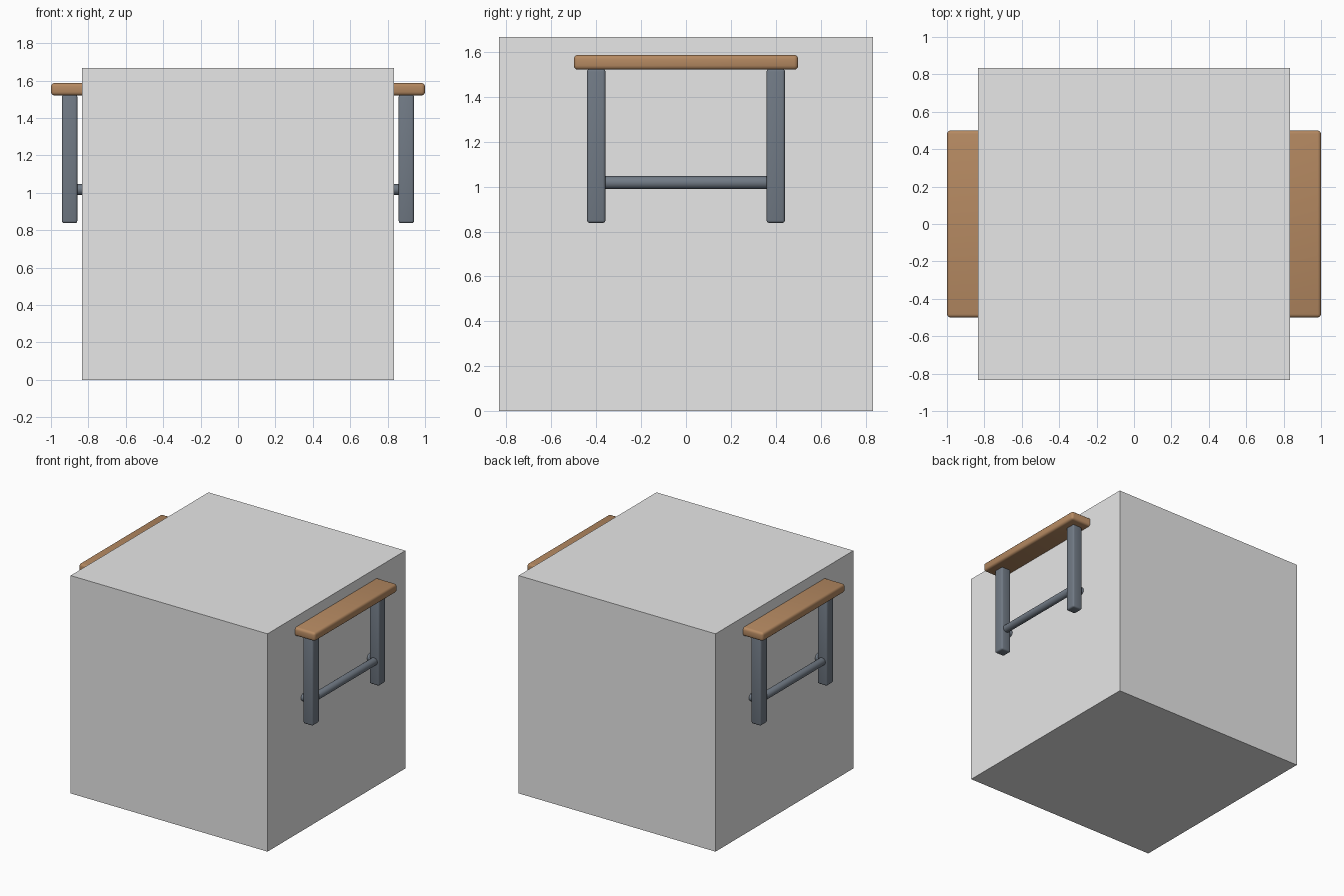
import bpy, math

if "Cube" in bpy.data.objects:
    bpy.data.objects.remove(bpy.data.objects["Cube"])


def material(name, rgb):
    m = bpy.data.materials.new(name)
    m.diffuse_color = (*rgb, 1)
    m.use_nodes = True
    m.node_tree.nodes["Principled BSDF"].inputs["Base Color"].default_value = m.diffuse_color
    return m


GREY = material("light_grey", (0.8, 0.8, 0.8))
WOOD = material("warm_wood", (0.46, 0.25, 0.12))
STEEL = material("blue_grey_metal", (0.165, 0.195, 0.235))


def finish(name, mat, bevel):
    ob = bpy.context.object
    ob.name = name
    ob.data.materials.append(mat)
    if bevel:
        bpy.ops.object.transform_apply(location=False, rotation=True, scale=True)
        mod = ob.modifiers.new("rounded_edges", 'BEVEL')
        mod.width = bevel
        mod.segments = 3
        mod.limit_method = 'ANGLE'
        mod.angle_limit = math.radians(40)
        bpy.ops.object.modifier_apply(modifier=mod.name)
        bpy.ops.object.shade_smooth_by_angle(angle=math.radians(35))
    return ob


def box(name, size, loc, mat, bevel=0):
    bpy.ops.mesh.primitive_cube_add(size=1, location=loc)
    bpy.context.object.scale = size
    return finish(name, mat, bevel)


def rail(name, length, loc, rot):
    bpy.ops.mesh.primitive_cylinder_add(vertices=24, radius=0.029, depth=length,
                                        location=loc, rotation=rot)
    return finish(name, STEEL, 0.006)


# Large plain block standing on the ground
box("block", (1.667, 1.667, 1.667), (0, 0, 0.8335), GREY)

# Table running through the block
box("table_top", (2.0, 1.0, 0.066), (0, 0, 1.554), WOOD, 0.018)
for sx, side in ((-1, "left"), (1, "right")):
    for sy, end in ((-1, "front"), (1, "back")):
        box(f"{end}_{side}_leg", (0.082, 0.082, 0.687),
            (sx * 0.9, sy * 0.4, 1.1815), STEEL, 0.012)
    # Short rail between the end legs
    rail(f"{side}_end_rail", 0.8, (sx * 0.9, 0, 1.018), (math.pi / 2, 0, 0))

# Long rails between the left and right legs
for sy, end in ((-1, "front"), (1, "back")):
    rail(f"{end}_long_rail", 1.8, (0, sy * 0.4, 1.018), (0, math.pi / 2, 0))
